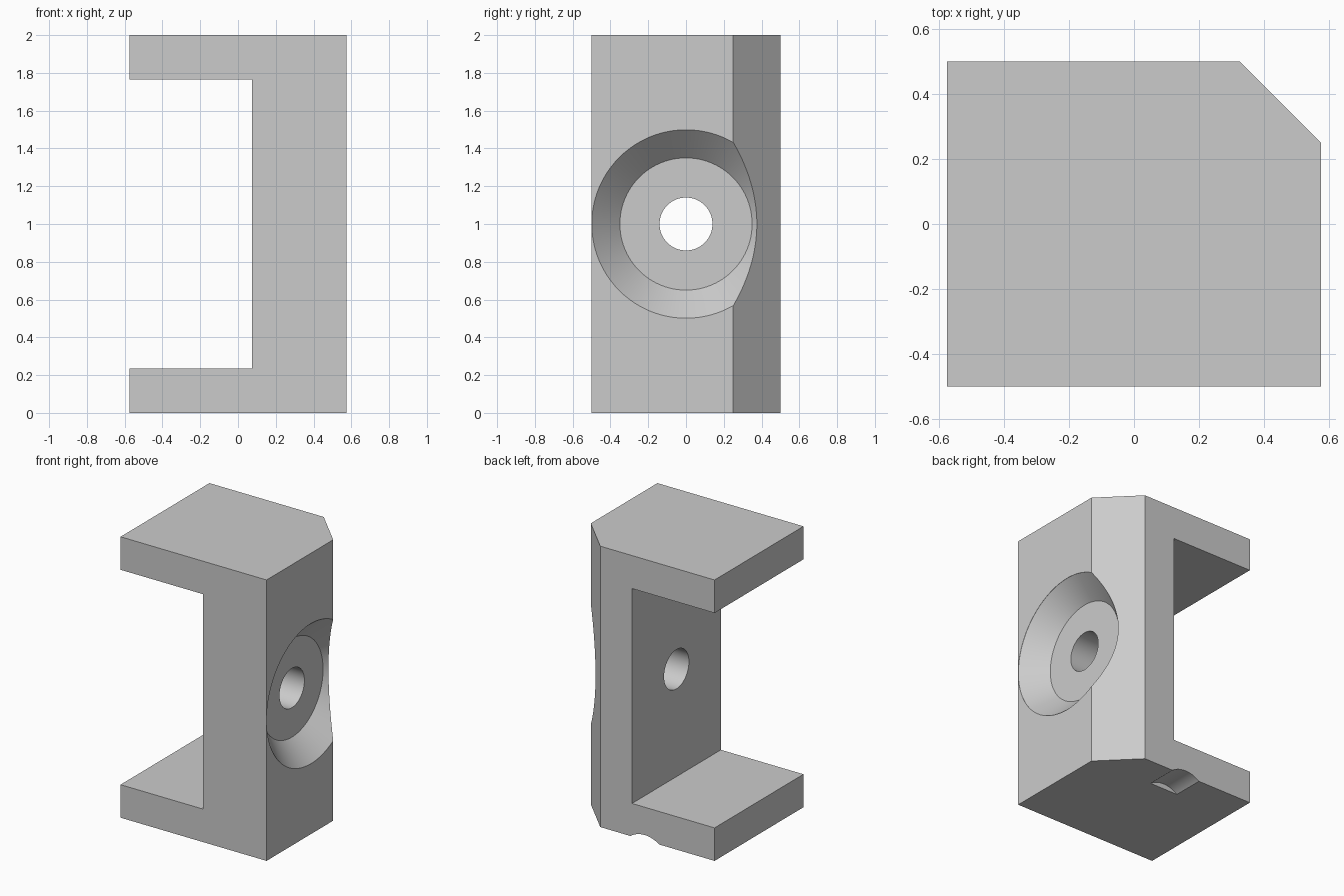
import bpy
import bmesh
from math import cos, sin, pi, radians, sqrt

default = bpy.data.objects.get("Cube")
if default:
    bpy.data.objects.remove(default, do_unlink=True)

# Main dimensions
HALF_X, HALF_Y, HEIGHT = 0.575, 0.5, 2.0
FLANGE, WEB, CHAMFER = 0.235, 0.5, 0.25

grey = bpy.data.materials.new("plain grey")
grey.use_nodes = True
grey.diffuse_color = (0.6, 0.6, 0.6, 1)
grey.node_tree.nodes["Principled BSDF"].inputs["Base Color"].default_value = (0.6, 0.6, 0.6, 1)


def make_object(name, bm):
    bmesh.ops.recalc_face_normals(bm, faces=bm.faces)
    mesh = bpy.data.meshes.new(name)
    bm.to_mesh(mesh)
    bm.free()
    obj = bpy.data.objects.new(name, mesh)
    bpy.context.collection.objects.link(obj)
    mesh.materials.append(grey)
    return obj


def prism(name, points, direction):
    """Extrude a closed outline along a direction."""
    bm = bmesh.new()
    face = bm.faces.new([bm.verts.new(p) for p in points])
    result = bmesh.ops.extrude_face_region(bm, geom=[face])
    moved = [v for v in result["geom"] if isinstance(v, bmesh.types.BMVert)]
    bmesh.ops.translate(bm, verts=moved, vec=direction)
    return make_object(name, bm)


def lathe_x(name, profile, z, sides=96):
    """Revolve (x, radius) points around a line along x, with capped ends."""
    bm = bmesh.new()
    rings = [[bm.verts.new((x, r * cos(2 * pi * i / sides), z + r * sin(2 * pi * i / sides)))
              for i in range(sides)] for x, r in profile]
    for a, b in zip(rings, rings[1:]):
        for i in range(sides):
            j = (i + 1) % sides
            bm.faces.new((a[i], a[j], b[j], b[i]))
    bm.faces.new(rings[0])
    bm.faces.new(rings[-1])
    return make_object(name, bm)


def cut(target, cutter):
    cutter.hide_render = True
    mod = target.modifiers.new("cut", "BOOLEAN")
    mod.operation = "DIFFERENCE"
    mod.solver = "EXACT"
    mod.object = cutter
    bpy.context.view_layer.objects.active = target
    bpy.ops.object.modifier_apply(modifier=mod.name)
    bpy.data.objects.remove(cutter, do_unlink=True)


# C-shaped bracket: web on the +x side, two flanges toward -x
inner = HALF_X - WEB
outline = [(-HALF_X, 0), (HALF_X, 0), (HALF_X, HEIGHT), (-HALF_X, HEIGHT),
           (-HALF_X, HEIGHT - FLANGE), (inner, HEIGHT - FLANGE),
           (inner, FLANGE), (-HALF_X, FLANGE)]
bracket = prism("bracket", [(x, -HALF_Y, z) for x, z in outline], (0, 2 * HALF_Y, 0))

# Chamfer down the back outer corner
e = 0.1
corner = [(HALF_X - CHAMFER - e, HALF_Y + e), (HALF_X + e, HALF_Y - CHAMFER - e),
          (HALF_X + e, HALF_Y + e)]
cut(bracket, prism("chamfer_cutter", [(x, y, -e) for x, y in corner], (0, 0, HEIGHT + 2 * e)))

# Conical recess with a flat floor and a through hole
recess = [(0, 0.14), (0.425, 0.14), (0.425, 0.35), (0.574, 0.499), (0.7, 0.499)]
cut(bracket, lathe_x("recess_cutter", recess, HEIGHT / 2))

# Shallow round-topped notch under the back edge
mid, half_width, rise = -0.025, 0.113, 0.037
radius = (half_width ** 2 + rise ** 2) / (2 * rise)
circle = [(mid + radius * cos(2 * pi * i / 96), 0.275, rise - radius + radius * sin(2 * pi * i / 96))
          for i in range(96)]
cut(bracket, prism("notch_cutter", circle, (0, 0.4, 0)))

# Smooth the round walls, keep the edges sharp
bpy.ops.object.select_all(action="DESELECT")
bracket.select_set(True)
bpy.context.view_layer.objects.active = bracket
bpy.ops.object.shade_smooth_by_angle(angle=radians(25))
